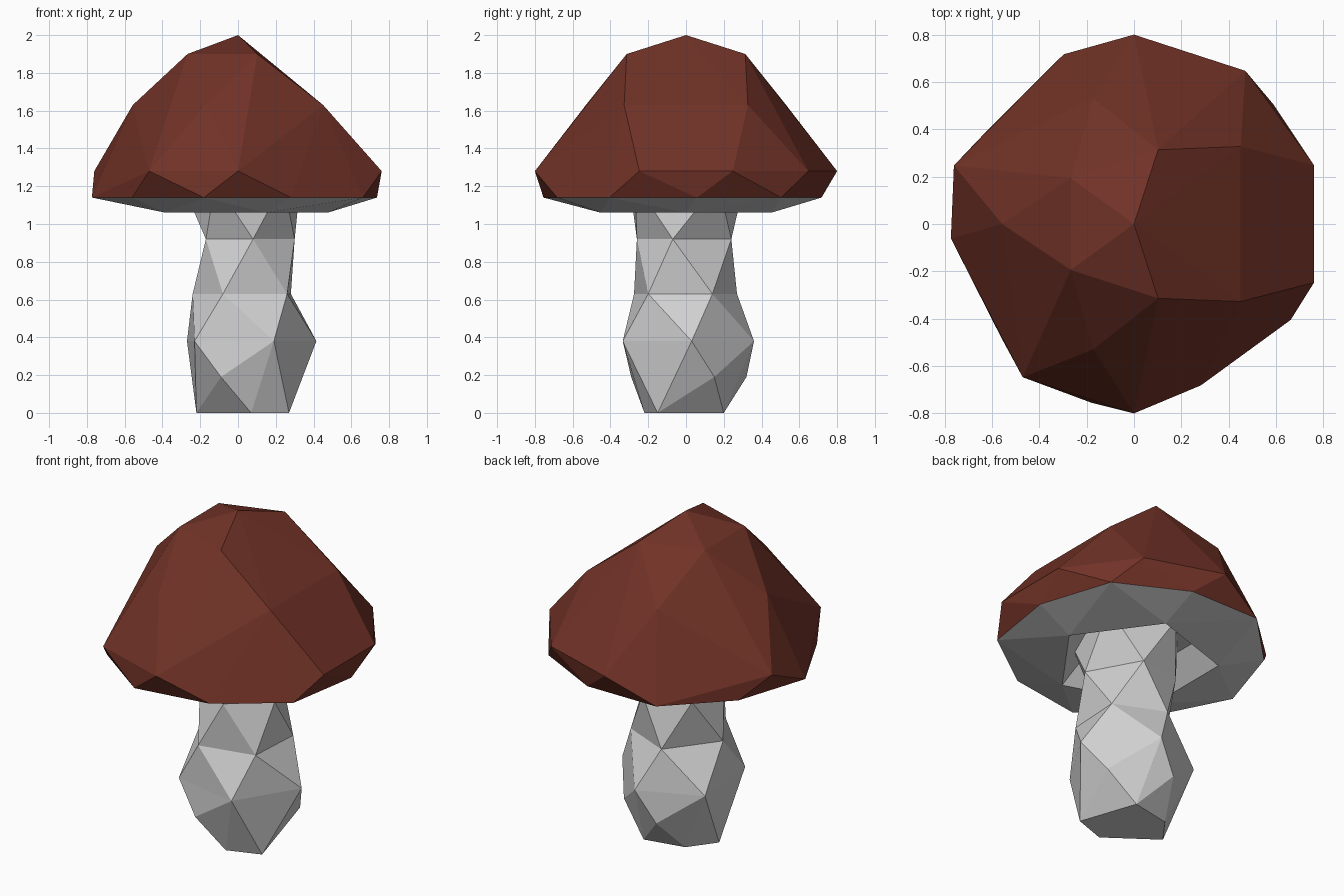
import bpy, bmesh
from math import sin, cos, radians

cube = bpy.data.objects.get("Cube")
if cube:
    bpy.data.objects.remove(cube, do_unlink=True)


def material(name, rgb):
    mat = bpy.data.materials.new(name)
    mat.use_nodes = True
    mat.diffuse_color = (*rgb, 1)
    mat.node_tree.nodes["Principled BSDF"].inputs["Base Color"].default_value = (*rgb, 1)
    return mat


red = material("brown_red", (0.165, 0.032, 0.02))
grey = material("pale_grey", (0.63, 0.63, 0.63))


def ring(radius, height, angles):
    return [(radius * cos(radians(a)), radius * sin(radians(a)), height) for a in angles]


def level(points, height):
    return [(x, y, height) for x, y in points]


def add_hull(bm, points):
    """Wrap the points in a convex shell and drop anything left inside."""
    verts = [bm.verts.new(p) for p in points]
    result = bmesh.ops.convex_hull(bm, input=verts)
    inside = [v for v in result["geom_interior"] if isinstance(v, bmesh.types.BMVert)]
    bmesh.ops.delete(bm, geom=inside, context="VERTS")


def remove_flat(bm, low, high):
    """Open the horizontal faces between two heights."""
    flat = [f for f in bm.faces
            if abs(f.normal.z) > 0.999 and low < f.calc_center_median().z < high]
    bmesh.ops.delete(bm, geom=flat, context="FACES")


def finish(bm, name, *materials):
    mesh = bpy.data.meshes.new(name)
    bm.to_mesh(mesh)
    bm.free()
    for mat in materials:
        mesh.materials.append(mat)
    obj = bpy.data.objects.new(name, mesh)
    bpy.context.collection.objects.link(obj)
    return obj


# Cap: faceted dome with a tucked rim and a pale underside
RIM, MOUTH = 1.14, 1.06
fifths = range(0, 360, 72)
mouth = ring(0.475, MOUTH, fifths)
dome = [(0, 0, 2)]
dome += ring(0.33, 1.9, fifths[1:])
dome += ring(0.557, 1.63, [a + 36 for a in fifths])
dome += ring(0.8, 1.28, [18 + 36 * k for k in (0, 1, 2, 4, 6, 7, 9)])
for start, radius in ((4.5, 0.738), (40.5, 0.776)):
    dome += ring(radius, RIM, [a + start for a in fifths])

bm = bmesh.new()
add_hull(bm, dome + mouth)
bmesh.ops.recalc_face_normals(bm, faces=bm.faces)
remove_flat(bm, 1, MOUTH + 0.01)
for f in bm.faces:
    f.material_index = int(f.calc_center_median().z < RIM + 0.01)
finish(bm, "cap", red, grey)

# Hollow under the cap around the stem
bm = bmesh.new()
outer = [bm.verts.new(p) for p in mouth]
inner = [bm.verts.new(p) for p in ring(0.33, 1.2, fifths)]
for i in range(5):
    j = (i + 1) % 5
    bm.faces.new((outer[i], inner[i], inner[j], outer[j]))
bm.faces.new(inner[::-1])
finish(bm, "cap_hollow", grey)

# Stem: twisted five-sided rings stacked from the ground up
foot = level([(.27, -.15), (.15, .2), (-.1, .15), (-.22, -.01), (.07, -.22)], 0)
ankle = level([(-.09, -.29), (.32, .15), (-.02, .32)], .19)
bulge = level([(.19, -.335), (.415, .03), (.1, .36), (-.27, .2), (-.23, -.25)], .38)
waist = level([(.26, -.2), (.28, .14), (-.02, .27), (-.24, -.02), (-.08, -.275)], .63)
neck = level([(.3, -.07), (.13, .24), (-.16, .17), (-.17, -.13), (.08, -.26)], .92)
top = level([(.33, .17), (.24, -.27), (-.12, -.3), (-.3, .02), (-.05, .31)], 1.22)

bm = bmesh.new()
for section in (foot + ankle + bulge, bulge + waist, waist + neck, neck + top):
    add_hull(bm, section)
bm.normal_update()
remove_flat(bm, 0.1, 1.1)
bmesh.ops.remove_doubles(bm, verts=bm.verts, dist=0.001)
bmesh.ops.recalc_face_normals(bm, faces=bm.faces)
finish(bm, "stem", grey)
